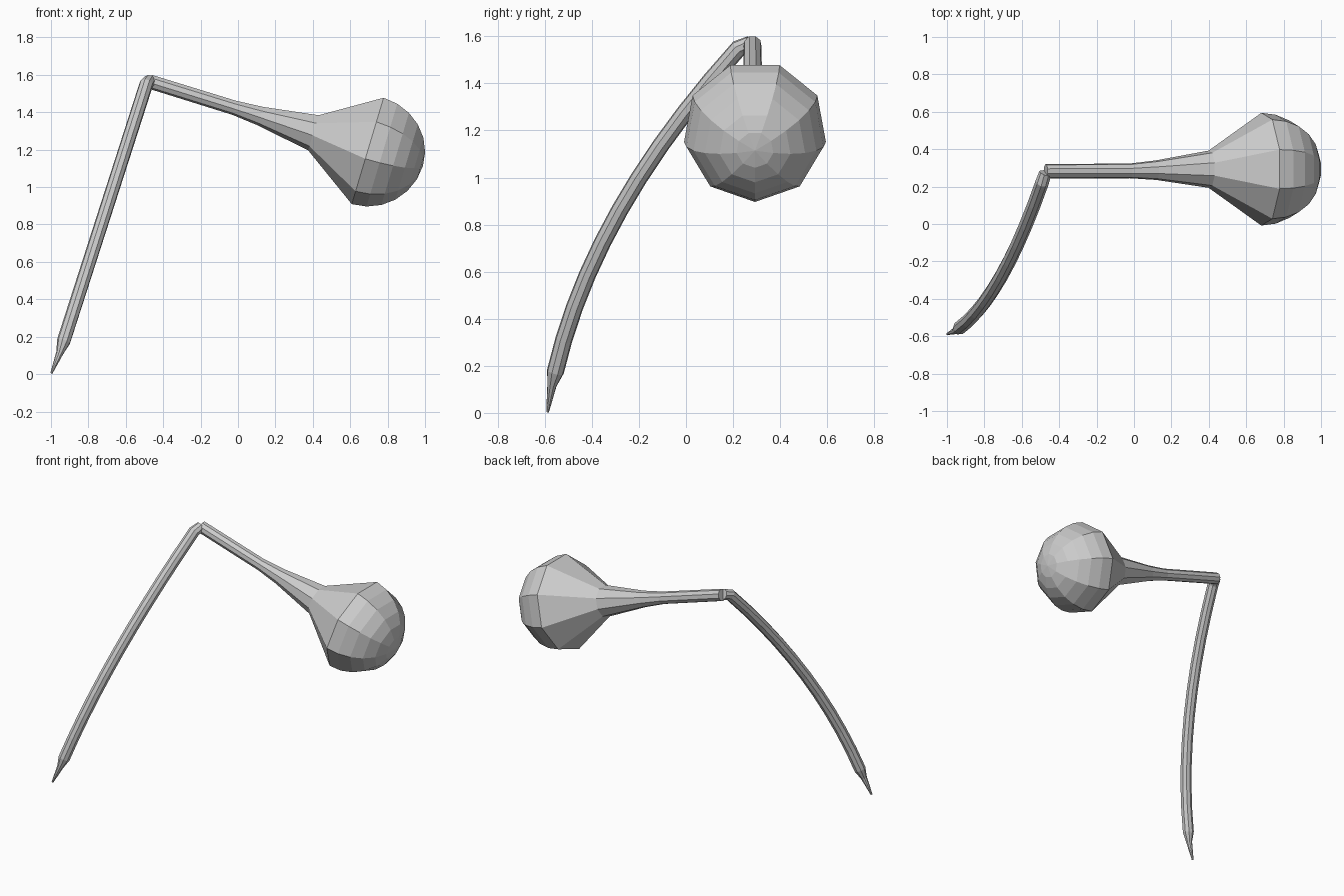
import bpy, bmesh, math
from mathutils import Vector

if "Cube" in bpy.data.objects:
    bpy.data.objects.remove(bpy.data.objects["Cube"])

SIDES = 9


def tube(name, rings, ref, axis=None):
    """Loft nine-sided rings [(centre, radius)] along a path; radius 0 makes a pole."""
    bm = bmesh.new()
    pts = [Vector(p) for p, r in rings]
    loops = []
    for i, (p, r) in enumerate(rings):
        t = axis or (pts[min(i + 1, len(pts) - 1)] - pts[max(i - 1, 0)]).normalized()
        u = (ref - t * ref.dot(t)).normalized()
        v = t.cross(u)
        if r == 0:
            loops.append([bm.verts.new(pts[i])])
            continue
        loops.append([bm.verts.new(pts[i] + r * (u * math.cos(a) + v * math.sin(a)))
                      for a in (2 * math.pi * k / SIDES for k in range(SIDES))])
    for a, b in zip(loops, loops[1:]):
        for k in range(SIDES):
            n = (k + 1) % SIDES
            if len(b) == 1:
                bm.faces.new((a[k], a[n], b[0]))
            else:
                bm.faces.new((a[k], a[n], b[n], b[k]))
    for end in (loops[0], loops[-1]):
        if len(end) > 1:
            bm.faces.new(end)
    bmesh.ops.recalc_face_normals(bm, faces=bm.faces)
    me = bpy.data.meshes.new(name)
    bm.to_mesh(me)
    bm.free()
    ob = bpy.data.objects.new(name, me)
    bpy.context.collection.objects.link(ob)
    return ob


# Upper limb: thin arm flaring into a bulb with a domed end
axis = Vector((0.958, 0, -0.287)).normalized()
centre, R = Vector((0.696, 0.293, 1.202)), 0.306
upper = [((-0.472, 0.282, 1.565), 0.039),
         ((-0.02, 0.284, 1.425), 0.040),
         ((0.12, 0.288, 1.381), 0.053),
         ((0.404, 0.293, 1.293), 0.101)]
for k in range(7):
    a = math.radians(15 * k)
    upper.append((centre + axis * R * math.sin(a), R * math.cos(a) if k < 6 else 0))
tube("upper_limb", upper, Vector((0, 0, -1)), axis)

# Lower limb: curved shin tapering to a small pointed foot
lower = [((-0.998, -0.588, 0.004), 0.006),
         ((-0.952, -0.570, 0.115), 0.020)]
for k in range(11):
    t = 1.375 * k / 10
    lower.append(((-0.932 + 0.321 * t, -0.555 + 0.23 * t + 0.245 * t * t, 0.175 + t), 0.037))
lower.append(((-0.474, 0.272, 1.568), 0.034))
tube("lower_limb", lower, Vector((-1, 0, 0)))
